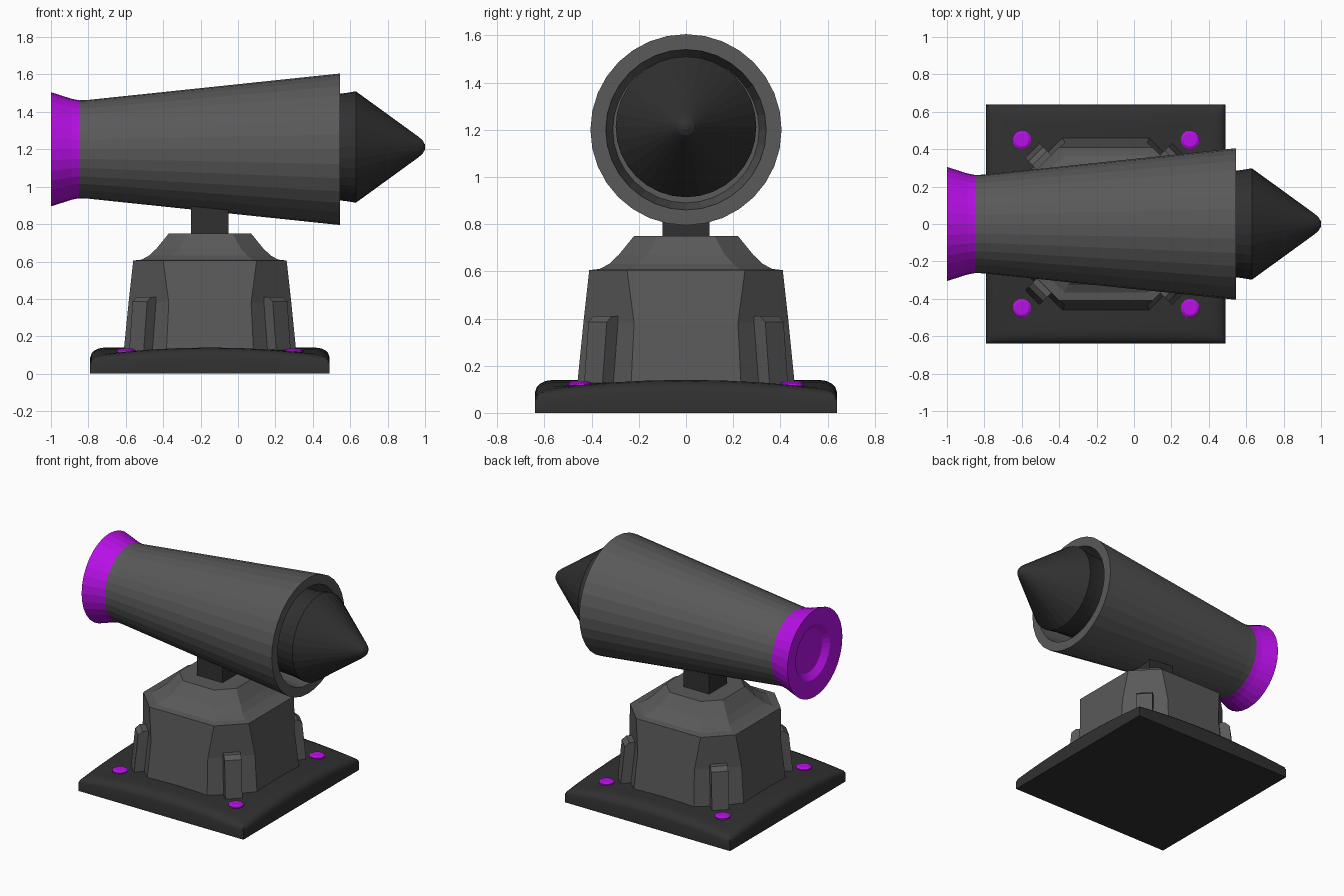
import bpy, bmesh, math
from mathutils import Matrix, Vector

if "Cube" in bpy.data.objects:
    bpy.data.objects.remove(bpy.data.objects["Cube"])

CX = -0.15      # centre of the stand in x
AXIS_Z = 1.2    # height of the barrel axis


def material(name, color):
    m = bpy.data.materials.new(name)
    m.diffuse_color = (*color, 1)
    m.use_nodes = True
    m.node_tree.nodes["Principled BSDF"].inputs["Base Color"].default_value = m.diffuse_color
    return m


BODY = material("body_grey", (0.10, 0.10, 0.10))
DARK = material("dark_grey", (0.03, 0.03, 0.03))
PURPLE = material("purple", (0.48, 0.005, 0.8))


def finish(bm, name, mat, smooth=None):
    bmesh.ops.remove_doubles(bm, verts=bm.verts, dist=1e-5)
    bmesh.ops.recalc_face_normals(bm, faces=bm.faces)
    me = bpy.data.meshes.new(name)
    bm.to_mesh(me)
    bm.free()
    ob = bpy.data.objects.new(name, me)
    bpy.context.collection.objects.link(ob)
    me.materials.append(mat)
    if smooth:
        bpy.ops.object.select_all(action='DESELECT')
        ob.select_set(True)
        bpy.context.view_layer.objects.active = ob
        bpy.ops.object.shade_smooth_by_angle(angle=math.radians(smooth))
    return ob


def loft(bm, rings, cap_start=True, cap_end=True):
    loops = [[bm.verts.new(p) for p in r] for r in rings]
    n = len(loops[0])
    for a, b in zip(loops, loops[1:]):
        for i in range(n):
            bm.faces.new((a[i], a[(i + 1) % n], b[(i + 1) % n], b[i]))
    if cap_start:
        bm.faces.new(loops[0])
    if cap_end:
        bm.faces.new(loops[-1])


def turned(name, profile, mat, cz=AXIS_Z, n=32, cap_start=True, cap_end=True):
    """Lathe (x, radius) points around a horizontal axis."""
    bm = bmesh.new()
    rings = [[(x, r * math.sin(2 * math.pi * i / n), cz + r * math.cos(2 * math.pi * i / n))
              for i in range(n)] for x, r in profile]
    loft(bm, rings, cap_start, cap_end)
    return finish(bm, name, mat)


# Base plate: square, rounded top edge that sinks towards the corners
def plate_height(u, v):
    a, b = max(abs(u), abs(v)), min(abs(u), abs(v))
    edge = max(0, (a - 0.88) / 0.12)
    return (0.14 - 0.045 * b * b) * (0.62 + 0.38 * math.sqrt(max(0, 1 - edge * edge)))


half = [0, 0.25, 0.5, 0.7, 0.8, 0.88, 0.93, 0.965, 0.988, 1]
steps = [-s for s in half[:0:-1]] + half
n = len(steps)
bm = bmesh.new()
top = [[bm.verts.new((CX + 0.64 * u, 0.64 * v, plate_height(u, v))) for v in steps] for u in steps]
for i in range(n - 1):
    for j in range(n - 1):
        bm.faces.new((top[i][j], top[i + 1][j], top[i + 1][j + 1], top[i][j + 1]))
border = [e for e in bm.edges if e.is_boundary]
skirt = bmesh.ops.extrude_edge_only(bm, edges=border)["geom"]
for v in [g for g in skirt if isinstance(g, bmesh.types.BMVert)]:
    v.co.z = 0
bmesh.ops.holes_fill(bm, edges=[e for e in bm.edges if e.is_boundary], sides=0)
finish(bm, "base_plate", DARK, 35)


# Pedestal: tapering octagon with a coved shoulder
def octagon(z, h, s):
    pts = [(h, -s), (h, s), (s, h), (-s, h), (-h, s), (-h, -s), (-s, -h), (s, -h)]
    return [(CX + x, y, z) for x, y in pts]


bm = bmesh.new()
loft(bm, [octagon(*r) for r in [
    (0.08, 0.465, 0.235), (0.38, 0.435, 0.22), (0.605, 0.41, 0.25), (0.61, 0.365, 0.225),
    (0.632, 0.325, 0.20), (0.67, 0.285, 0.165), (0.75, 0.22, 0.12)]])
finish(bm, "pedestal", BODY)

# Neck block
bm = bmesh.new()
bmesh.ops.create_cube(bm, size=1, matrix=Matrix.Translation((CX, 0, 0.83)) @ Matrix.Diagonal((0.2, 0.2, 0.24, 1)))
finish(bm, "neck", DARK)

# Corner fins and bolts
fin_profile = [(0.40, 0.08), (0.56, 0.08), (0.53, 0.385), (0.50, 0.41), (0.40, 0.41)]
for k in range(4):
    ang = math.radians(45 + 90 * k)
    turn = Matrix.Translation((CX, 0, 0)) @ Matrix.Rotation(ang, 4, 'Z')
    bm = bmesh.new()
    loft(bm, [[turn @ Vector((r, w, z)) for r, z in fin_profile] for w in (-0.055, 0.055)])
    finish(bm, f"corner_fin_{k + 1}", BODY)

    bm = bmesh.new()
    bx = CX + math.copysign(0.45, math.cos(ang))
    by = math.copysign(0.45, math.sin(ang))
    loft(bm, [[(bx + r * math.cos(math.tau * i / 16), by + r * math.sin(math.tau * i / 16), z)
               for i in range(16)] for r, z in [(0.05, 0.09), (0.05, 0.127), (0.036, 0.135)]])
    finish(bm, f"bolt_{k + 1}", PURPLE)

# Barrel: flaring tube with an open front
turned("barrel", [(-0.85, 0.262), (-0.80, 0.264), (0.545, 0.405), (0.545, 0.34), (0.25, 0.31)],
       BODY, cap_start=False)

# Flared rear nozzle with a dished end
turned("rear_nozzle", [(-0.85, 0.262), (-0.89, 0.27), (-0.94, 0.286), (-1.0, 0.305),
                       (-0.985, 0.19), (-0.95, 0.15), (-0.94, 0.08)], PURPLE, cap_start=False)

# Projectile with a blunt conical nose
turned("projectile", [(0.25, 0.27), (0.545, 0.285), (0.59, 0.291), (0.63, 0.298), (0.965, 0.055),
                      (0.988, 0.035), (1.0, 0.012)], DARK, cz=1.212)
